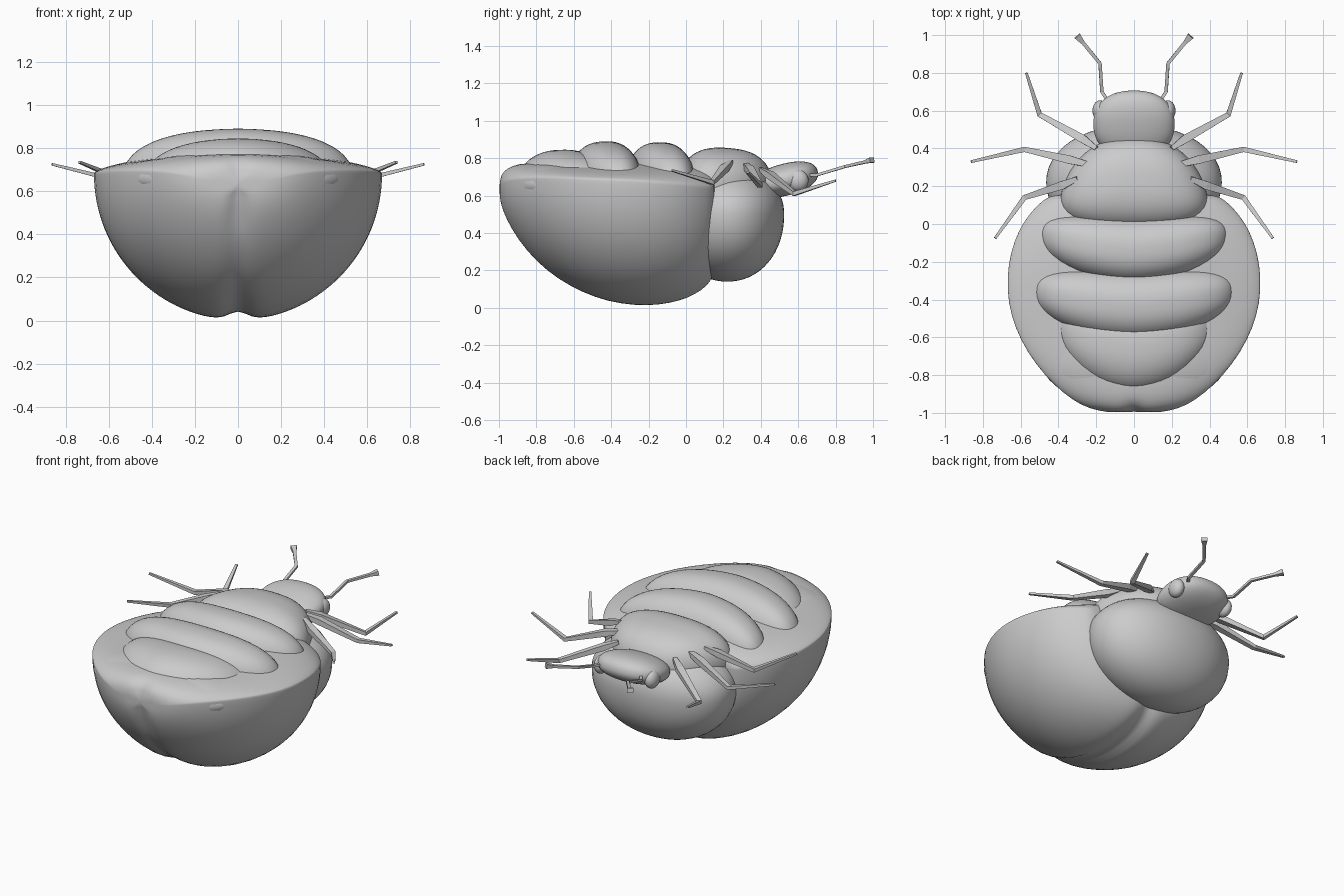
import bpy, bmesh, math
from mathutils import Vector

if "Cube" in bpy.data.objects:
    bpy.data.objects.remove(bpy.data.objects["Cube"])


def finish(name, bm, smooth=True, levels=0):
    bmesh.ops.recalc_face_normals(bm, faces=bm.faces)
    me = bpy.data.meshes.new(name)
    bm.to_mesh(me)
    bm.free()
    ob = bpy.data.objects.new(name, me)
    bpy.context.collection.objects.link(ob)
    for p in me.polygons:
        p.use_smooth = smooth
    if levels:
        m = ob.modifiers.new("smooth", 'SUBSURF')
        m.levels = m.render_levels = levels
    return ob


def loft(bm, rings):
    rows = [[bm.verts.new(p) for p in r] for r in rings]
    n = len(rows[0])
    for a, b in zip(rows, rows[1:]):
        for i in range(n):
            j = (i + 1) % n
            bm.faces.new((a[i], a[j], b[j], b[i]))
    bm.faces.new(rows[0])
    bm.faces.new(rows[-1])


def blob(name, center, size, power=2.0, tilt=0.0, shape=None):
    """Rounded lump: a sphere squared off by power, then reshaped."""
    bm = bmesh.new()
    bmesh.ops.create_uvsphere(bm, u_segments=48, v_segments=32, radius=1)
    ct, st = math.cos(tilt), math.sin(tilt)
    for v in bm.verts:
        p = v.co.copy()
        p /= sum(abs(c) ** power for c in p) ** (1 / power)
        if shape:
            p = shape(p)
        x, y, z = (p[i] * size[i] for i in range(3))
        v.co = Vector(center) + Vector((x, y * ct - z * st, y * st + z * ct))
    return finish(name, bm)


def limb(name, pts, radii):
    """Angular four-sided limb along a bent path, on both sides."""
    for side, label in ((1, "right"), (-1, "left")):
        bm = bmesh.new()
        P = [Vector((p[0] * side, p[1], p[2])) for p in pts]
        rings = []
        for i, p in enumerate(P):
            d = (P[min(i + 1, len(P) - 1)] - P[max(i - 1, 0)]).normalized()
            u = d.cross(Vector((0, 0, 1))).normalized()
            w = u.cross(d)
            rings.append([p + radii[i] * (a * u + b * w)
                          for a, b in ((1, .8), (-1, .8), (-1, -.8), (1, -.8))])
        loft(bm, rings)
        finish(label + "_" + name, bm, smooth=False)


# Domed wing shell: y, half width, bottom z, rim z, height of upper face
stations = [(-1.0, .10, .57, .64, .05), (-.99, .19, .53, .66, .06),
            (-.96, .28, .455, .68, .07), (-.90, .37, .355, .69, .08),
            (-.80, .475, .235, .695, .08), (-.68, .565, .14, .695, .08),
            (-.55, .63, .068, .69, .08), (-.42, .667, .022, .685, .09),
            (-.28, .673, .0, .68, .10), (-.15, .655, .001, .67, .11),
            (-.03, .61, .024, .66, .12), (.05, .557, .058, .65, .12),
            (.11, .50, .10, .645, .12), (.145, .455, .15, .64, .11),
            (.155, .40, .21, .635, .08), (.155, .25, .35, .63, .04)]
bm = bmesh.new()
rings = []
N = 64
for y, w, zb, zr, h in stations:
    ring = []
    for i in range(N):
        t = 2 * math.pi * (i + .0) / N
        x, c = w * math.sin(t), math.cos(t)
        if c >= 0:  # underside with seam groove between the two wing cases
            z = zr - (zr - zb) * c
            z += .055 * math.exp(-(x / .045) ** 2) * (1 if y > -.6 else .5)
        else:
            z = zr + h * abs(c) ** 1.3
        dy = .02 * math.exp(-(x / .05) ** 2) if y < -.9 else 0
        ring.append((x, y + dy, z))
    rings.append(ring)
loft(bm, rings)
finish("wing_shell", bm, levels=1)


# Overlapping belly segments, bowed in a shallow chevron
def bowed(k):
    def f(p):
        return Vector((p.x, p.y + k * abs(p.x) ** 1.7, p.z - .05 * abs(p.x)))
    return f


blob("belly_segment_front", (0, -.14, .66), (.50, .18, .225), 2.4, 0, bowed(.45))
blob("belly_segment_middle", (0, -.43, .66), (.535, .19, .23), 2.4, .06, bowed(.4))
blob("belly_segment_rear", (0, -.66, .66), (.43, .235, .185), 2.3, .02, bowed(.55))
blob("belly_tail", (0, -.68, .66), (.50, .28, .12), 2.3)

# Chest plate narrowing to the head
blob("chest_plate", (0, .21, .64), (.37, .25, .215), 2.5, -.08,
     lambda p: Vector((p.x * (1 - .25 * p.y), p.y, p.z)))


# Neck shield: deep below, shallower above
blob("neck_shield", (0, .22, .50), (.465, .305, .36), 2.1, 0,
     lambda p: Vector((p.x, p.y, p.z * (.72 if p.z > 0 else 1))))

# Head and eyes
blob("head", (0, .53, .685), (.215, .18, .085), 2.3, .26)
for s, label in ((1, "right"), (-1, "left")):
    bm = bmesh.new()
    bmesh.ops.create_uvsphere(bm, u_segments=20, v_segments=12, radius=1)
    for v in bm.verts:
        v.co = Vector((s * .18 + v.co.x * .04, .60 + v.co.y * .055, .68 + v.co.z * .057))
    finish(label + "_eye", bm)

# Antennae with flared tips
limb("antenna", [(.13, .64, .71), (.17, .70, .71), (.18, .85, .755),
                 (.27, .96, .78), (.30, .995, .79)],
     [.009, .009, .009, .010, .018])

# Three pairs of legs
limb("front_leg", [(.20, .40, .74), (.27, .45, .71), (.50, .58, .61), (.57, .80, .68)],
     [.012, .022, .014, .007])
limb("middle_leg", [(.22, .31, .77), (.34, .34, .74), (.58, .395, .655), (.863, .33, .725)],
     [.012, .022, .014, .007])
limb("rear_leg", [(.30, .24, .78), (.38, .205, .745), (.58, .14, .67), (.735, -.075, .735)],
     [.012, .022, .014, .007])
